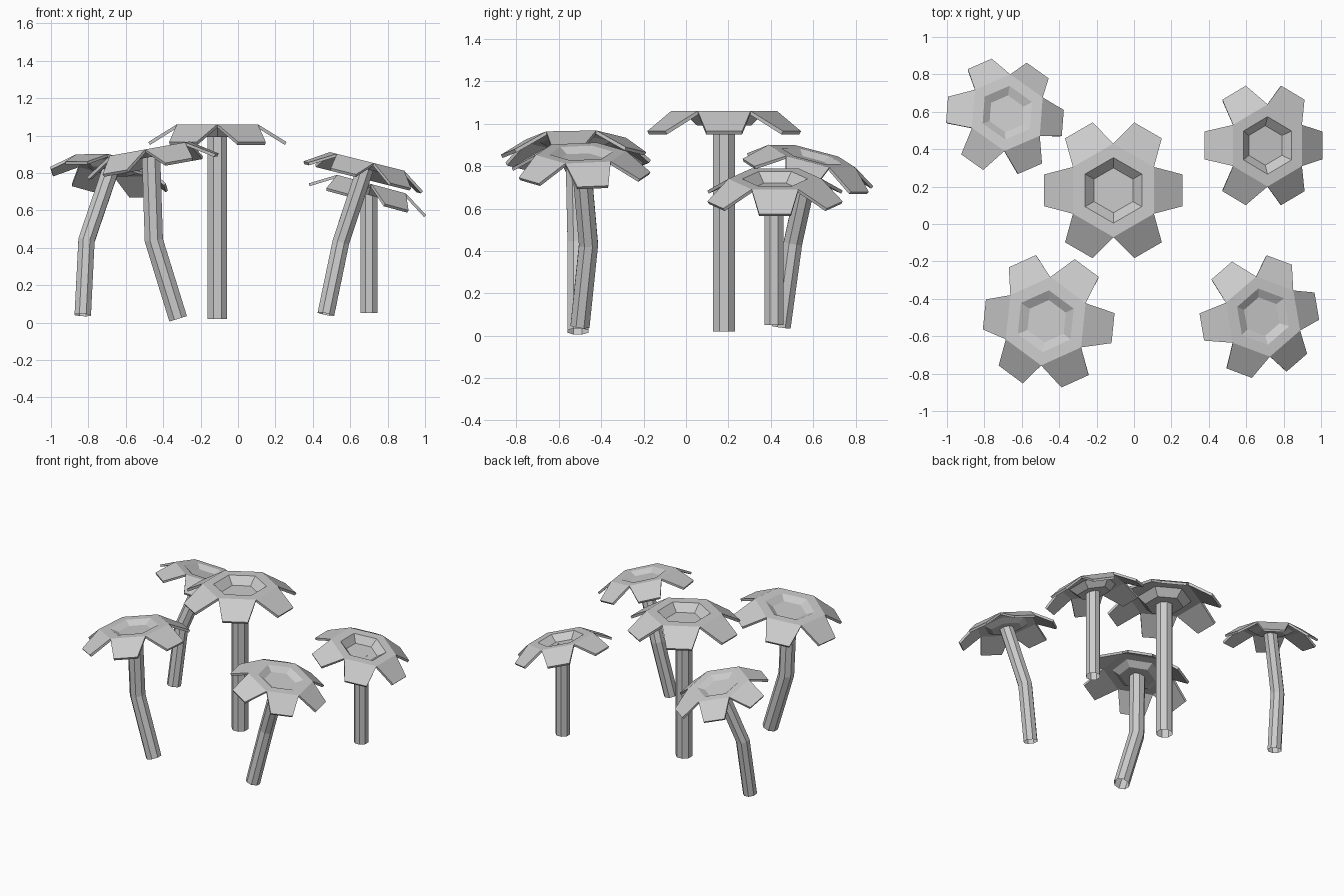
import bpy, bmesh, math
from mathutils import Vector, Matrix

cube = bpy.data.objects.get("Cube")
if cube:
    bpy.data.objects.remove(cube, do_unlink=True)

grey = bpy.data.materials.new("plain_grey")
grey.use_nodes = True
colour = (0.6, 0.6, 0.6, 1)
grey.diffuse_color = colour
grey.node_tree.nodes["Principled BSDF"].inputs["Base Color"].default_value = colour


def make_object(name, bm):
    mesh = bpy.data.meshes.new(name)
    bm.to_mesh(mesh)
    bm.free()
    mesh.materials.append(grey)
    obj = bpy.data.objects.new(name, mesh)
    bpy.context.collection.objects.link(obj)
    return obj


def polar(radius, degrees, z=0):
    a = math.radians(degrees)
    return Vector((radius * math.cos(a), radius * math.sin(a), z))


# Six-petal head: sunken hexagonal centre, flat rim, drooping petals
def flower_head(name, centre, normal, size, turn, depth):
    bm = bmesh.new()
    rings = []
    for radius, z in ((0.12, -depth), (0.175, 0), (0.25, 0)):
        rings.append([bm.verts.new(polar(radius, 60 * i - 30, z)) for i in range(6)])
    bm.faces.new(rings[0])
    for inner, outer in zip(rings, rings[1:]):
        for i in range(6):
            j = (i + 1) % 6
            bm.faces.new((inner[i], outer[i], outer[j], inner[j]))
    for i in range(6):
        tip = polar(0.37, 60 * i, -0.095)
        side = polar(0.085, 60 * i + 90)
        bm.faces.new((rings[2][i], bm.verts.new(tip - side),
                      bm.verts.new(tip + side), rings[2][(i + 1) % 6]))
    tilt = Vector((0, 0, 1)).rotation_difference(normal).to_matrix().to_4x4()
    bm.transform(Matrix.Translation(centre) @ tilt
                 @ Matrix.Rotation(math.radians(turn), 4, "Z") @ Matrix.Scale(size, 4))
    obj = make_object(name, bm)
    solid = obj.modifiers.new("thickness", "SOLIDIFY")
    solid.thickness = 0.018 * size
    solid.offset = -1


# Eight-sided open tube through the path points
def stem(name, path, radius):
    bm = bmesh.new()
    rings = []
    for i, point in enumerate(path):
        along = path[min(i + 1, len(path) - 1)] - path[max(i - 1, 0)]
        tilt = Vector((0, 0, 1)).rotation_difference(along)
        rings.append([bm.verts.new(point + tilt @ polar(radius, 45 * k + 22.5))
                      for k in range(8)])
    for low, high in zip(rings, rings[1:]):
        for k in range(8):
            n = (k + 1) % 8
            bm.faces.new((low[k], low[n], high[n], high[k]))
    make_object(name, bm)


# name, head centre, head normal, size, turn, centre depth, lower stem points
flowers = [
    ("middle", (-0.11, 0.18, 1.06), (0, 0, 1), 1, 0, 0.052,
     [(-0.11, 0.18, 0.02)]),
    ("back_left", (0.714, 0.42, 0.74), (0.27, 0, 1), 0.88, 0, 0.052,
     [(0.7, 0.415, 0.05)]),
    ("back_right", (-0.677, 0.595, 0.847), (0.17, 0.25, 1), 0.85, -5.5, 0.03,
     [(-0.83, 0.45, 0.04), (-0.81, 0.505, 0.44)]),
    ("front_right", (-0.472, -0.52, 0.93), (-0.18, 0, 1), 0.95, -6, 0.03,
     [(-0.32, -0.51, 0.02), (-0.45, -0.51, 0.44)]),
    ("front_left", (0.69, -0.495, 0.862), (0.25, 0, 1), 0.87, 10, 0.03,
     [(0.47, -0.5, 0.045), (0.55, -0.46, 0.43)]),
]

for place, centre, normal, size, turn, depth, low_path in flowers:
    centre, normal = Vector(centre), Vector(normal).normalized()
    flower_head(place + "_flower_head", centre, normal, size, turn, depth)
    path = [Vector(p) for p in low_path]
    top = centre - normal * (depth + 0.012) * size
    if len(path) == 1:
        top.x, top.y = path[0].x, path[0].y
    stem(place + "_stem", path + [top], 0.056 * size)
